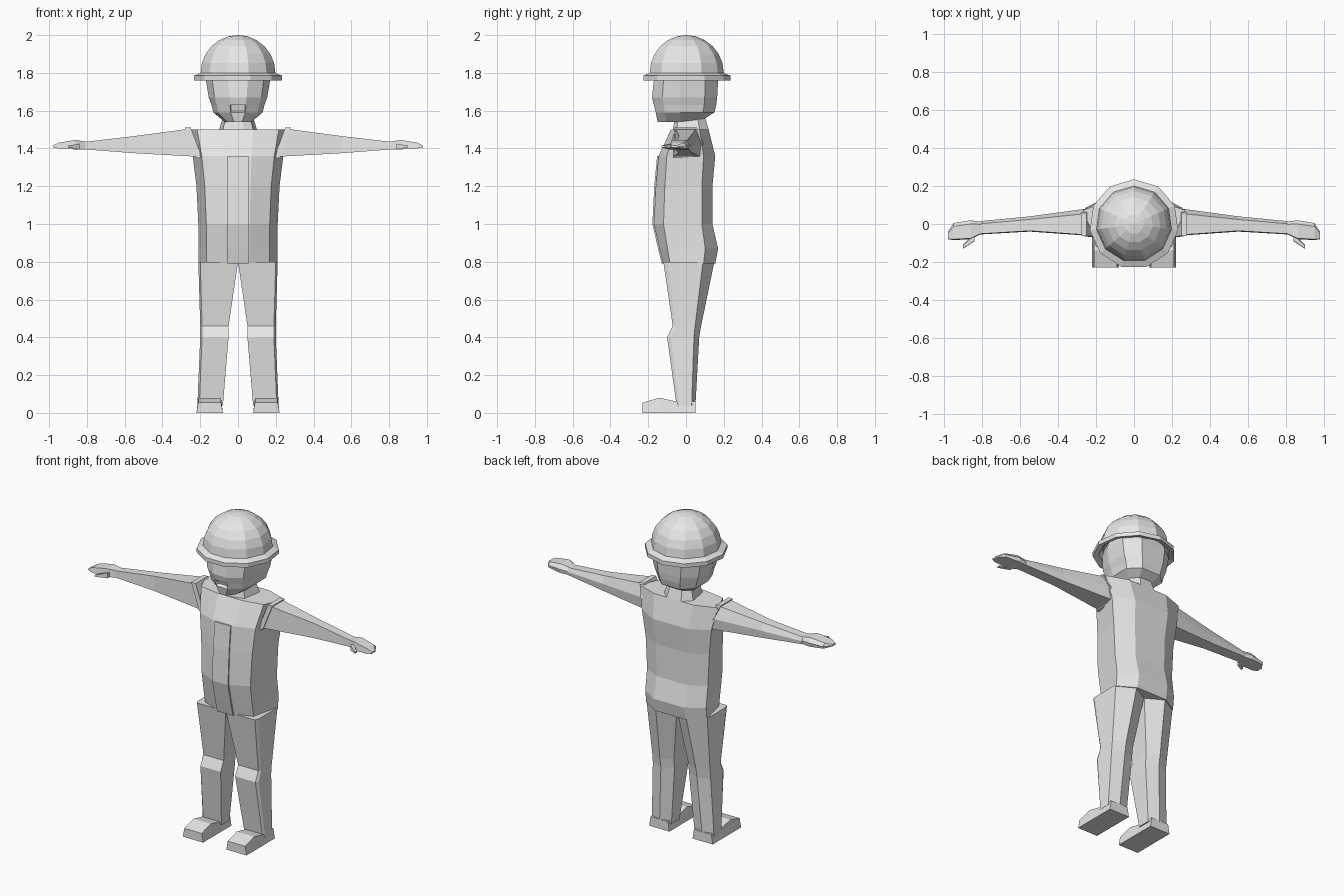
import bpy
import bmesh
import math

default_cube = bpy.data.objects.get("Cube")
if default_cube:
    bpy.data.objects.remove(default_cube, do_unlink=True)

grey_colour = (0.8, 0.8, 0.8, 1)
grey = bpy.data.materials.new("light_grey")
grey.use_nodes = True
grey.diffuse_color = grey_colour
shader = grey.node_tree.nodes["Principled BSDF"]
shader.inputs["Base Color"].default_value = grey_colour


def loft(name, rings, edit=None):
    """Skin a list of equal-length rings and cap both ends."""
    bm = bmesh.new()
    loops = [[bm.verts.new(point) for point in ring] for ring in rings]
    for lower, upper in zip(loops, loops[1:]):
        for i in range(len(lower)):
            bm.faces.new((lower[i - 1], lower[i], upper[i], upper[i - 1]))
    bm.faces.new(loops[0])
    bm.faces.new(loops[-1])
    bmesh.ops.recalc_face_normals(bm, faces=bm.faces)
    if edit:
        edit(bm)
    mesh = bpy.data.meshes.new(name)
    bm.to_mesh(mesh)
    bm.free()
    mesh.materials.append(grey)
    bpy.context.collection.objects.link(bpy.data.objects.new(name, mesh))


def body_ring(z, half, front, back, hinge=False):
    """Symmetric section: flat front, chamfered corners, narrower back."""
    right = [(0, -front), (half * 0.3, -front), (half * 0.8, -front * 0.7)]
    if hinge:
        right.append((half, -front * 0.2))
    right += [(half, back * 0.6), (half * 0.5, back), (0, back)]
    left = [(-x, y) for x, y in reversed(right[1:-1])]
    return [(x, y, z) for x, y in right + left]


# Vest from hem to shoulders: height, half width, front, back
vest_rows = [(0.79, 0.21, 0.12, 0.155), (0.87, 0.21, 0.14, 0.17), (1, 0.21, 0.17, 0.14),
             (1.2, 0.22, 0.16, 0.14), (1.36, 0.24, 0.145, 0.155), (1.5, 0.27, 0.08, 0.12)]
loft("vest", [body_ring(*row) for row in vest_rows])


def placket_ring(z, half, front, back):
    width, raised = 0.055, front + 0.008
    return [(-width, -raised, z), (width, -raised, z), (width, -front, z), (-width, -front, z)]


# Raised strip down the front of the vest
loft("placket", [placket_ring(*row) for row in vest_rows[:-1]])

# Neck
loft("neck", [body_ring(1.44, 0.12, 0.1, 0.13), body_ring(1.5, 0.1, 0.07, 0.12),
              body_ring(1.6, 0.07, 0.05, 0.09)])


def press_mouth(bm):
    """Sink the mouth into the front of the jaw."""
    mouth = []
    for face in bm.faces:
        centre = face.calc_center_median()
        if centre.y < -0.15 and 1.6 < centre.z < 1.62:
            mouth.append(face)
    bmesh.ops.inset_region(bm, faces=mouth, thickness=0.005, depth=-0.02)


# Head from chin to crown
head_rows = [(1.54, 0.07, 0.15, 0.07), (1.59, 0.13, 0.16, 0.15), (1.63, 0.14, 0.17, 0.16),
             (1.67, 0.155, 0.18, 0.165), (1.76, 0.17, 0.17, 0.17), (1.83, 0.15, 0.15, 0.15)]
loft("head", [body_ring(*row, hinge=True) for row in head_rows], press_mouth)


def hat_ring(radius, z, sides=11):
    angles = [math.tau * i / sides for i in range(sides)]
    return [(radius * math.sin(a), radius * math.cos(a), z) for a in angles]


# Hard hat: flared brim, then a round dome
brim = [hat_ring(0.18, 1.8), hat_ring(0.2, 1.77), hat_ring(0.235, 1.76), hat_ring(0.235, 1.785)]
dome_steps = 6
dome = []
for step in range(dome_steps + 1):
    angle = math.pi / 2 * step / dome_steps
    dome.append(hat_ring(max(0.2 * math.cos(angle), 0.005), 1.8 + 0.2 * math.sin(angle)))
loft("hard_hat", brim + dome)


def arm_ring(side, x, y, z, depth, height, slant=0):
    """Five-sided section across an arm, flat below and narrower on top."""
    outline = [(-1, -1), (0.9, -1), (1, 0), (0.6, 1), (-0.9, 1)]
    return [(side * (x + slant * v), y + depth * u, z + height * v) for u, v in outline]


def leg_ring(side, z, inner, outer, front, back):
    """Six-sided section with a chamfered shin and a ridge at the back."""
    middle = (inner + outer) / 2
    outline = [(inner, -front), (outer - 0.01, -front), (outer, -front * 0.8),
               (outer, back * 0.6), (middle, back), (inner, back * 0.6)]
    return [(side * x, y, z) for x, y in outline]


def shoe_ring(side, y, height):
    inner, outer, bevel = 0.08, 0.22, 0.01
    outline = [(inner, 0), (outer, 0), (outer - bevel, height), (inner + bevel, height)]
    return [(side * x, y, z) for x, z in outline]


for name, side in (("left", 1), ("right", -1)):
    # Arm tapering to the wrist, and the slanted vest edge around it
    loft(name + "_arm", [arm_ring(side, 0.22, 0.01, 1.43, 0.075, 0.075, slant=0.03),
                         arm_ring(side, 0.55, 0, 1.42, 0.04, 0.045),
                         arm_ring(side, 0.81, -0.02, 1.415, 0.035, 0.02)])
    loft(name + "_armhole", [arm_ring(side, x, 0.01, 1.43, 0.08, 0.08, slant=0.03)
                             for x in (0.22, 0.25)])

    # Flat hand with a thumb pointing forward
    loft(name + "_hand", [arm_ring(side, 0.8, -0.02, 1.415, 0.03, 0.02),
                          arm_ring(side, 0.86, -0.03, 1.42, 0.05, 0.025),
                          arm_ring(side, 0.95, -0.04, 1.415, 0.045, 0.015),
                          arm_ring(side, 0.98, -0.06, 1.41, 0.02, 0.005)])
    loft(name + "_thumb", [arm_ring(side, 0.84, -0.07, 1.41, 0.02, 0.015),
                           arm_ring(side, 0.9, -0.12, 1.41, 0.01, 0.005)])

    # Trouser leg bending at the knee
    loft(name + "_leg", [leg_ring(side, 0.8, 0, 0.21, 0.12, 0.15),
                         leg_ring(side, 0.46, 0.05, 0.2, 0.07, 0.08),
                         leg_ring(side, 0.4, 0.05, 0.2, 0.1, 0.07),
                         leg_ring(side, 0.04, 0.08, 0.215, 0.05, 0.05)])

    # Shoe from toe to heel
    loft(name + "_shoe", [shoe_ring(side, -0.23, 0.055), shoe_ring(side, -0.14, 0.08),
                          shoe_ring(side, -0.05, 0.06), shoe_ring(side, 0.05, 0.06)])
